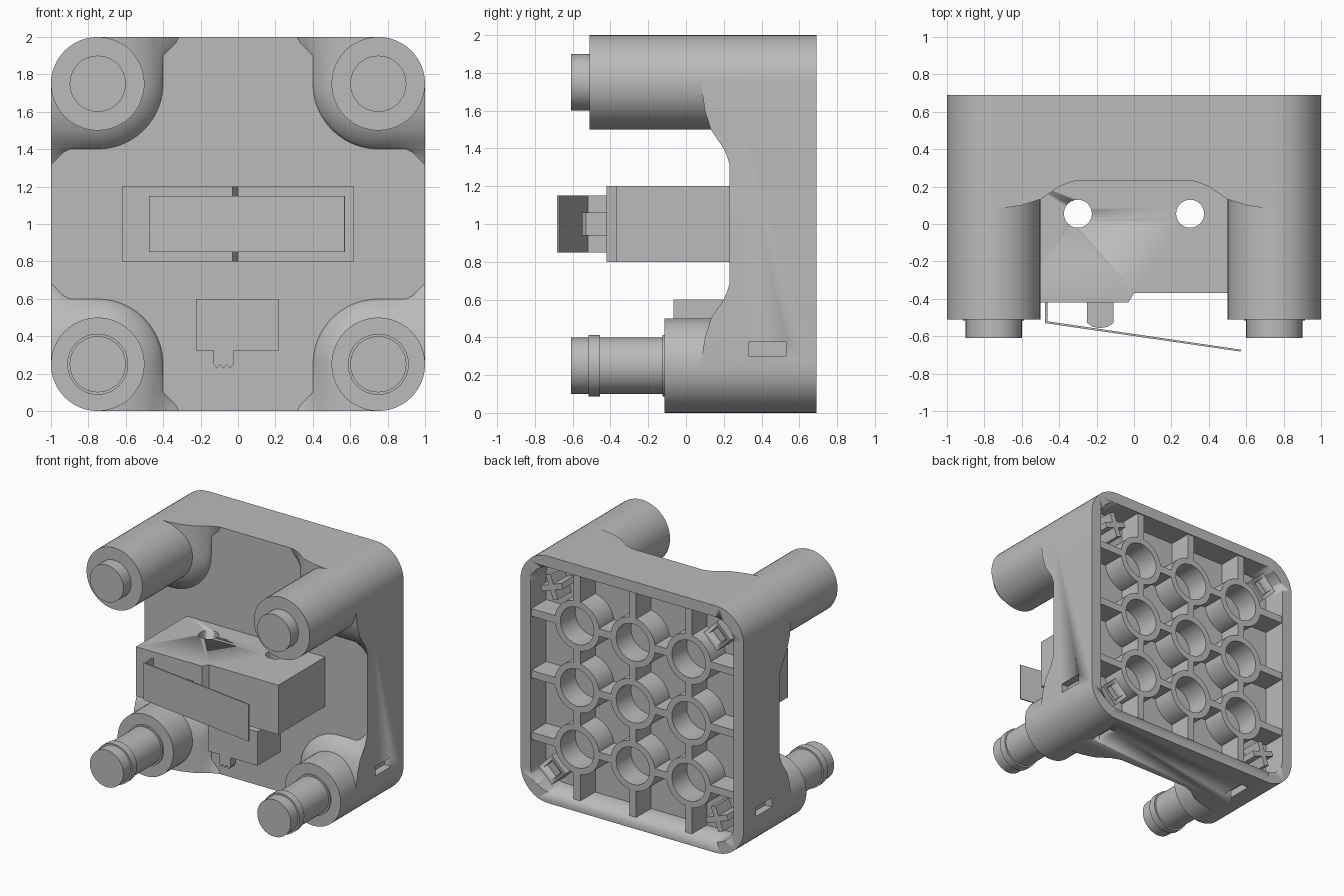
import bpy
import bmesh
from math import pi, cos, sin, radians
from mathutils import Matrix, Vector

if "Cube" in bpy.data.objects:
    bpy.data.objects.remove(bpy.data.objects["Cube"], do_unlink=True)

grey = bpy.data.materials.new("plain grey")
grey.use_nodes = True
COLOUR = (0.5, 0.5, 0.5, 1)
grey.diffuse_color = COLOUR
grey.node_tree.nodes["Principled BSDF"].inputs["Base Color"].default_value = COLOUR

BACK, FACE, FLOOR = 0.69, 0.23, 0.49
POST = 0.75          # post offset from the middle
R = 0.25             # post and corner radius


def finish(name, bm):
    bmesh.ops.recalc_face_normals(bm, faces=bm.faces)
    mesh = bpy.data.meshes.new(name)
    bm.to_mesh(mesh)
    bm.free()
    mesh.materials.append(grey)
    obj = bpy.data.objects.new(name, mesh)
    bpy.context.collection.objects.link(obj)
    bpy.ops.object.select_all(action='DESELECT')
    obj.select_set(True)
    bpy.context.view_layer.objects.active = obj
    bpy.ops.object.shade_smooth_by_angle(angle=radians(30))
    return obj


def loft(name, rings):
    """Skin equal-length closed rings and cap both ends."""
    bm = bmesh.new()
    rows = [[bm.verts.new(p) for p in ring] for ring in rings]
    n = len(rows[0])
    for a, b in zip(rows, rows[1:]):
        for i in range(n):
            bm.faces.new((a[i], a[(i + 1) % n], b[(i + 1) % n], b[i]))
    bm.faces.new(rows[0])
    bm.faces.new(rows[-1])
    return finish(name, bm)


def prism(name, pts, a, b, axis='Y'):
    place = (lambda p, t: (p[0], t, p[1])) if axis == 'Y' else (lambda p, t: (p[0], p[1], t))
    return loft(name, [[place(p, t) for p in pts] for t in (a, b)])


def box(name, x0, x1, y0, y1, z0, z1):
    return prism(name, [(x0, z0), (x1, z0), (x1, z1), (x0, z1)], y0, y1)


def lathe(name, x, z, profile, closed=False, steps=48):
    """Turn (radius, y) points about an axis along y."""
    bm = bmesh.new()
    vs = [bm.verts.new((r, y, 0)) for r, y in profile]
    edges = [bm.edges.new(e) for e in zip(vs, vs[1:] + vs[:1] if closed else vs[1:])]
    bmesh.ops.spin(bm, geom=vs + edges, cent=(0, 0, 0), axis=(0, 1, 0), angle=2 * pi, steps=steps)
    bmesh.ops.remove_doubles(bm, verts=bm.verts, dist=1e-5)
    bmesh.ops.translate(bm, verts=bm.verts, vec=(x, 0, z))
    return finish(name, bm)


def arc(cx, cz, r, a0, a1, n=12):
    return [(cx + r * cos(radians(a0 + (a1 - a0) * i / n)),
             cz + r * sin(radians(a0 + (a1 - a0) * i / n))) for i in range(n + 1)]


def rounded_square(half, r):
    pts = []
    for k, (sx, sz) in enumerate(((1, 1), (-1, 1), (-1, -1), (1, -1))):
        pts += arc(sx * (half - r), 1 + sz * (half - r), r, 90 * k, 90 * k + 90)
    return pts


def cut(obj, cutters):
    for c in cutters:
        c.hide_render = True
        mod = obj.modifiers.new("cut", 'BOOLEAN')
        mod.operation, mod.solver, mod.object = 'DIFFERENCE', 'EXACT', c
    graph = bpy.context.evaluated_depsgraph_get()
    mesh = bpy.data.meshes.new_from_object(obj.evaluated_get(graph))
    obj.modifiers.clear()
    obj.data = mesh
    for c in cutters:
        bpy.data.objects.remove(c, do_unlink=True)


def turned_box(name, x, z, w, h, y0, y1, angle):
    obj = box(name, -w / 2, w / 2, y0, y1, -h / 2, h / 2)
    obj.data.transform(Matrix.Translation(Vector((x, 0, z))) @ Matrix.Rotation(radians(angle), 4, 'Y'))
    return obj


# Housing with a hollow back and shallow side slots
housing = prism("housing", rounded_square(1, R), FACE, BACK)
cutters = [prism("hollow_cutter", rounded_square(0.91, 0.17), FLOOR, BACK + 0.1)]
for s in (-1, 1):
    cutters.append(box("side_slot_cutter", s - 0.06, s + 0.06, 0.33, 0.53, 0.3, 0.375))
    cutters.append(box("bottom_slot_cutter", s * 0.66 - 0.037, s * 0.66 + 0.037, 0.33, 0.53, -0.06, 0.06))
cut(housing, cutters)

# Flared corner shoulders: (spread at the outer edge, spread inside, y)
FLARE = [(0.45, 0.35, 0.235), (0.4, 0.348, 0.22), (0.35, 0.335, 0.2), (0.3, 0.3, 0.165),
         (0.25, 0.25, 0.132), (0.15, 0.15, 0.1), (0.05, 0.05, 0.085)]


def shoulder(sx, sz):
    rings = []
    for edge, inner, y in FLARE:
        pts = arc(0, 0, R, 0, 90)
        pts += [(-edge, R), (-inner, 0.15)]
        pts += arc(0, 0, inner, 180, 270)
        pts += [(0.15, -inner), (R, -edge)]
        rings.append([(sx * (POST + u), y, 1 + sz * (POST + v)) for u, v in pts])
    loft("corner_shoulder", rings)


# Posts and their stepped pins
PIN, LIP, TIP = 0.15, 0.163, -0.61
for sx in (-1, 1):
    for sz in (-1, 1):
        shoulder(sx, sz)
        x, z = sx * POST, 1 + sz * POST
        if sz > 0:
            lathe("upper_post", x, z, [(0, TIP), (PIN, TIP), (PIN, -0.51), (R, -0.51), (R, 0.3), (0, 0.3)])
        else:
            lathe("lower_post", x, z, [(0, TIP), (PIN, TIP), (PIN, -0.515), (LIP, -0.515), (LIP, -0.455),
                                       (PIN, -0.455), (PIN, -0.125), (LIP, -0.125), (LIP, -0.113),
                                       (R, -0.113), (R, 0.3), (0, 0.3)])

# Back lattice: tubes joined by ribs
TUBE, BORE, RIB = 0.2, 0.15, 0.03
for i in (-0.5, 0, 0.5):
    for j in (-0.5, 0, 0.5):
        lathe("back_tube", i, 1 + j, [(BORE, FLOOR), (TUBE, FLOOR), (TUBE, BACK - 0.01), (BORE, BACK - 0.01)], True, 32)
    for a, b in ((-0.92, -0.68), (-0.32, -0.18), (0.18, 0.32), (0.68, 0.92)):
        box("upright_rib", i - RIB, i + RIB, FLOOR, BACK - 0.01, 1 + a, 1 + b)
        box("level_rib", a, b, FLOOR, BACK - 0.01, 1 + i - RIB, 1 + i + RIB)

# Corner latches: crosses on one diagonal, hollow sockets on the other
for sx in (-1, 1):
    for sz in (-1, 1):
        x, z = sx * 0.74, 1 + sz * 0.74
        if sx == sz:
            for angle in (20, 110):
                turned_box("corner_cross", x, z, 0.2, 0.045, FLOOR, BACK - 0.03, angle)
        else:
            socket = turned_box("corner_socket", x, z, 0.17, 0.17, FLOOR, BACK - 0.03, 45)
            cut(socket, [turned_box("socket_cutter", x, z, 0.11, 0.11, 0.6, BACK, 45)])

# Switch block with a stepped front and two mounting holes
block = prism("switch_block", [(-0.62, 0.25), (-0.62, -0.42), (-0.03, -0.42), (0, -0.37),
                               (0.62, -0.37), (0.62, 0.25)], 0.8, 1.2, 'Z')
cut(block, [prism("hole_cutter", arc(s * 0.3, 0.055, 0.075, 0, 345, 23), 0.7, 1.3, 'Z') for s in (-1, 1)])

# Bent lever and push button
prism("switch_lever", [(-0.475, -0.41), (-0.475, -0.53), (0.57, -0.682), (0.572, -0.672),
                       (-0.463, -0.52), (-0.463, -0.41)], 0.85, 1.15, 'Z')
prism("switch_button", [(-0.25, -0.41), (-0.25, -0.53), (-0.22, -0.55), (-0.18, -0.556),
                        (-0.14, -0.55), (-0.11, -0.53), (-0.11, -0.41)], 0.94, 1.06, 'Z')

# Connector with a toothed tab
box("connector", -0.225, 0.22, -0.065, 0.25, 0.325, 0.6)
teeth = [(-0.13 + 0.0175 * k, 0.25 if k % 2 == 0 else 0.227) for k in range(7)]
prism("toothed_tab", [(-0.13, 0.34)] + teeth + [(-0.025, 0.34)], -0.06, 0.01)
